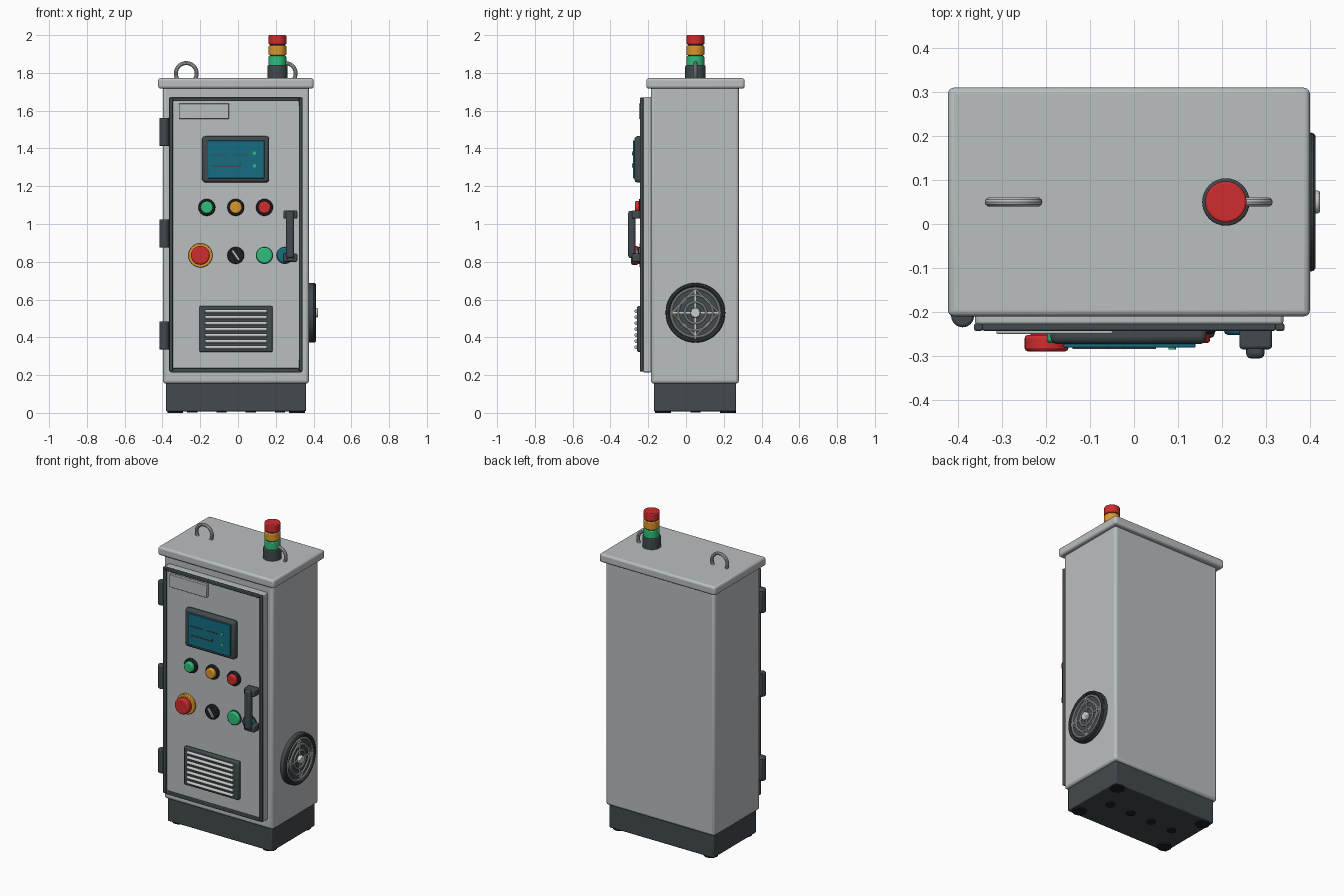
import bpy, math
from mathutils import Vector

if "Cube" in bpy.data.objects:
    bpy.data.objects.remove(bpy.data.objects["Cube"])


def mat(name, r, g, b):
    m = bpy.data.materials.new(name)
    m.diffuse_color = (r, g, b, 1)
    m.use_nodes = True
    m.node_tree.nodes["Principled BSDF"].inputs["Base Color"].default_value = m.diffuse_color
    return m


GREY = mat("cabinet grey", 0.49, 0.52, 0.53)
DARK = mat("charcoal", 0.055, 0.068, 0.075)
BLACK = mat("black", 0.012, 0.014, 0.017)
METAL = mat("pale metal", 0.58, 0.60, 0.60)
TEAL = mat("screen teal", 0.008, 0.15, 0.22)
GREEN = mat("signal green", 0.03, 0.52, 0.20)
AMBER = mat("amber", 0.70, 0.31, 0.025)
RED = mat("signal red", 0.63, 0.025, 0.028)

CX, CY = -0.01, 0.05      # cabinet centre line
FACE = -0.23              # front plane of the door


def finish(ob, name, m, bevel=0.0, seg=2):
    ob.name = name
    ob.data.materials.append(m)
    bpy.ops.object.transform_apply(location=False, rotation=True, scale=True)
    if bevel:
        b = ob.modifiers.new("bevel", 'BEVEL')
        b.width, b.segments = bevel, seg
        b.limit_method, b.angle_limit = 'ANGLE', math.radians(40)
    bpy.ops.object.shade_smooth_by_angle(angle=math.radians(35))
    return ob


def box(name, m, x, y, z, bevel=0.0, rot=(0, 0, 0), seg=2):
    """Box from (min, max) pairs, optionally turned about its centre."""
    bpy.ops.mesh.primitive_cube_add(
        size=1, location=[(a + b) / 2 for a, b in (x, y, z)], rotation=rot)
    ob = bpy.context.object
    ob.scale = [b - a for a, b in (x, y, z)]
    return finish(ob, name, m, bevel, seg)


def rod(name, m, start, end, r, bevel=0.0, verts=32):
    """Cylinder between two points."""
    a, b = Vector(start), Vector(end)
    d = b - a
    bpy.ops.mesh.primitive_cylinder_add(
        vertices=verts, radius=r, depth=d.length, location=(a + b) / 2,
        rotation=d.to_track_quat('Z', 'Y').to_euler())
    return finish(bpy.context.object, name, m, bevel)


def ring(name, m, loc, major, minor, rot):
    bpy.ops.mesh.primitive_torus_add(
        major_radius=major, minor_radius=minor, major_segments=40,
        minor_segments=10, location=loc, rotation=rot)
    return finish(bpy.context.object, name, m)


def knob(name, m, x, z, r, y0, y1, bevel=0.005):
    """Round part standing out from the door."""
    return rod(name, m, (x, y0, z), (x, y1, z), r, bevel)


# Cabinet shell, roof and plinth
box("cabinet_body", GREY, (-0.397, 0.376), (-0.185, 0.28), (0.155, 1.73), 0.016, seg=3)
box("roof", GREY, (-0.423, 0.40), (-0.21, 0.31), (1.717, 1.772), 0.013, seg=3)
box("plinth", DARK, (-0.381, 0.36), (-0.17, 0.265), (0.008, 0.17), 0.006)

# Feet and cable glands underneath
for sx in (-1, 1):
    for sy in (-1, 1):
        x, y = CX + sx * 0.322, CY + sy * 0.172
        rod("foot", BLACK, (x, y, 0), (x, y, 0.03), 0.042)
for i in range(4):
    x = CX + (i - 1.5) * 0.155
    rod("cable_gland", BLACK, (x, CY, 0.001), (x, CY, 0.02), 0.027)

# Door with dark seal strips around its edge
box("door", GREY, (-0.362, 0.34), (FACE, -0.18), (0.215, 1.672), 0.008)
for x in (-0.354, 0.332):
    box("door_seal_side", DARK, (x - 0.010, x + 0.010), (-0.243, -0.226), (0.22, 1.67), 0.004)
for z in (0.228, 1.66):
    box("door_seal_cross", DARK, (-0.345, 0.322), (-0.243, -0.226), (z - 0.010, z + 0.010), 0.004)
box("name_plate", GREY, (-0.313, -0.048), (-0.25, FACE), (1.557, 1.638), 0.003)

# Hinges
for z in (0.41, 0.95, 1.487):
    rod("hinge_barrel", DARK, (-0.390, -0.209, z - 0.075), (-0.390, -0.209, z + 0.075), 0.026, 0.006)
    box("hinge_leaf", DARK, (-0.41, -0.366), (-0.215, -0.18), (z - 0.066, z + 0.066), 0.004)

# Operator screen
box("screen_bezel", DARK, (-0.19, 0.165), (-0.273, FACE), (1.22, 1.465), 0.016, seg=3)
box("screen", TEAL, (-0.16, 0.14), (-0.281, -0.26), (1.242, 1.442), 0.003)
for x0, x1, z in ((-0.14, -0.06, 1.365), (-0.025, 0.05, 1.365), (-0.14, 0.015, 1.306)):
    box("screen_trace", DARK, (x0, x1), (-0.284, -0.279), (z - 0.003, z + 0.003))
box("screen_trace_step", DARK, (0.009, 0.015), (-0.284, -0.279), (1.303, 1.323))
for z in (1.308, 1.375):
    knob("screen_dot", GREEN, 0.087, z, 0.009, -0.278, -0.286, 0)

# Upper row of push buttons
for x, m in ((-0.165, GREEN), (-0.012, AMBER), (0.14, RED)):
    knob("button_collar", BLACK, x, 1.088, 0.045, FACE, -0.25)
    knob("button_cap", m, x, 1.088, 0.033, -0.24, -0.271, 0.007)

# Emergency stop, selector switch and indicator lamps
knob("stop_collar", AMBER, -0.199, 0.834, 0.064, FACE, -0.246, 0.004)
knob("stop_stem", RED, -0.199, 0.834, 0.036, -0.24, -0.262, 0)
knob("stop_head", RED, -0.199, 0.834, 0.050, -0.252, -0.290, 0.008)
knob("selector_body", BLACK, -0.012, 0.834, 0.045, FACE, -0.256)
box("selector_pointer", METAL, (-0.019, -0.005), (-0.266, -0.25), (0.802, 0.866), 0.003,
    rot=(0, math.radians(-35), 0))
for x, m in ((0.14, GREEN), (0.248, TEAL)):
    knob("lamp_rim", DARK, x, 0.834, 0.046, FACE, -0.237, 0)
    knob("lamp_lens", m, x, 0.834, 0.043, FACE, -0.252, 0.008)

# Door handle
for z in (0.822, 1.05):
    box("handle_mount", DARK, (0.24, 0.314), (-0.285, FACE), (z - 0.022, z + 0.022), 0.007)
    rod("handle_post", DARK, (0.276, -0.24, z), (0.276, -0.287, z), 0.02, 0.003)
box("handle_grip", DARK, (0.255, 0.297), (-0.306, -0.268), (0.82, 1.07), 0.012, seg=3)

# Louvred vent
box("vent_frame", DARK, (-0.205, 0.183), (-0.259, FACE), (0.322, 0.566), 0.008)
for i in range(7):
    z = 0.539 - i * 0.0318
    rod("vent_slat", METAL, (-0.176, -0.264, z), (0.154, -0.264, z), 0.0095, 0.002, 12)

# Side fan with guard rings, spokes and hub
FZ = 0.53
rod("fan_housing", DARK, (0.37, CY, FZ), (0.402, CY, FZ), 0.158, 0.006, 48)
SIDE = (0, math.pi / 2, 0)
ring("fan_rim", DARK, (0.403, CY, FZ), 0.148, 0.010, SIDE)
for r in (0.128, 0.092, 0.056):
    ring("fan_guard_ring", METAL, (0.404, CY, FZ), r, 0.006, SIDE)
for i in range(2):
    box("fan_spoke", METAL, (0.399, 0.408), (CY - 0.135, CY + 0.135), (FZ - 0.004, FZ + 0.004),
        rot=(i * math.pi / 2, 0, 0))
for i in range(4):
    a, b = i * math.pi / 2, (i + 1) * math.pi / 2
    p, q = [(0.404, CY + 0.125 * math.cos(t), FZ + 0.125 * math.sin(t)) for t in (a, b)]
    rod("fan_brace", METAL, p, q, 0.005, verts=8)
rod("fan_hub", METAL, (0.39, CY, FZ), (0.423, CY, FZ), 0.026, 0.005)

# Lifting eyes on the roof
for x in (-0.274, 0.25):
    ring("lifting_eye", GREY, (x, CY, 1.797), 0.055, 0.0105, (math.pi / 2, 0, 0))

# Signal tower
TX = 0.209
rod("tower_base", DARK, (TX, CY, 1.765), (TX, CY, 1.84), 0.054, 0.005)
rod("tower_core", DARK, (TX, CY, 1.83), (TX, CY, 1.97), 0.040)
for m, z0, z1 in ((GREEN, 1.836, 1.889), (AMBER, 1.893, 1.945), (RED, 1.949, 2.0)):
    rod("tower_lamp", m, (TX, CY, z0), (TX, CY, z1), 0.047, 0.005)
